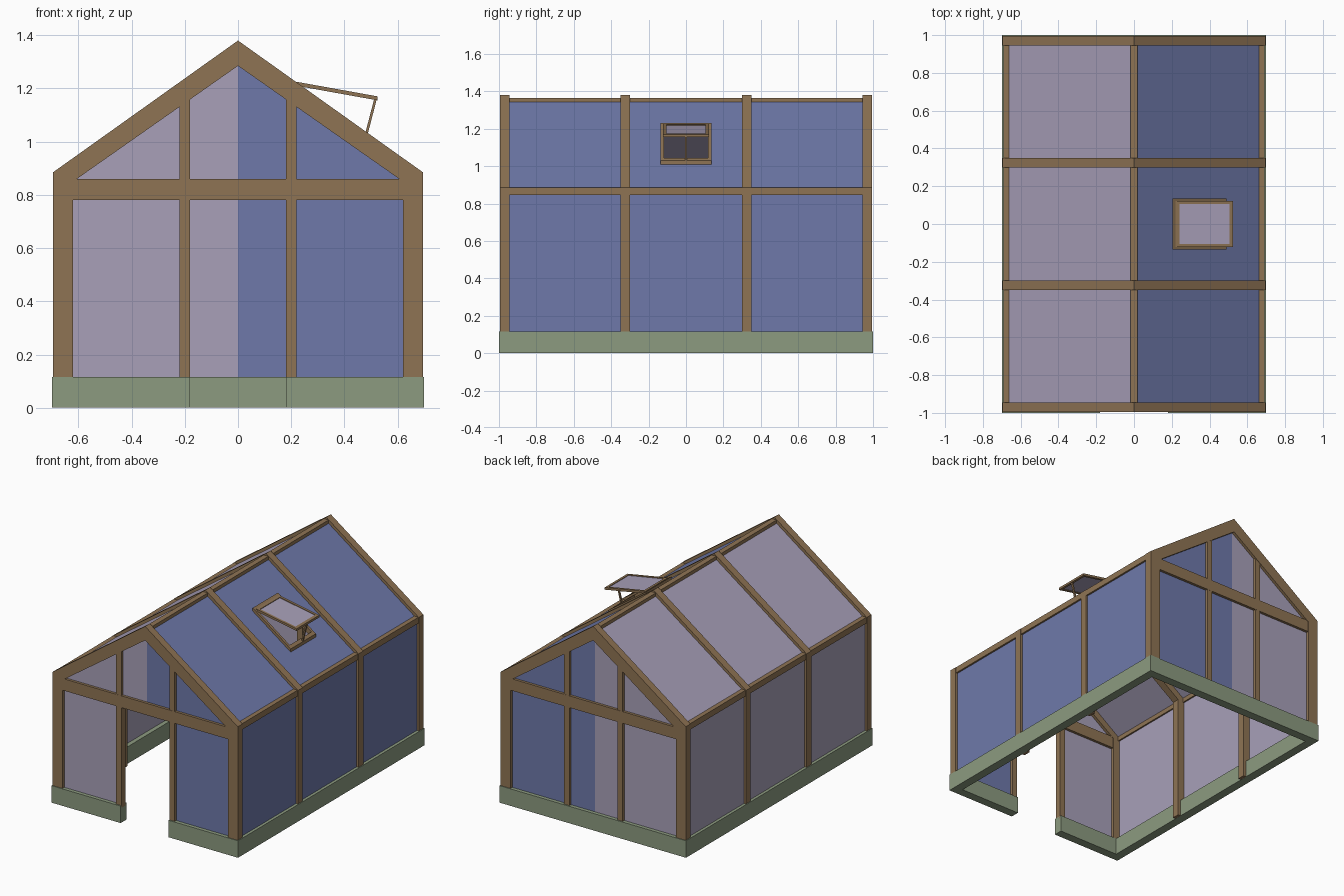
import bpy, bmesh

if "Cube" in bpy.data.objects:
    bpy.data.objects.remove(bpy.data.objects["Cube"])


def material(name, rgb):
    lin = [((c / 255 + 0.055) / 1.055) ** 2.4 for c in rgb]
    m = bpy.data.materials.new(name)
    m.diffuse_color = (*lin, 1)
    m.use_nodes = True
    m.node_tree.nodes["Principled BSDF"].inputs["Base Color"].default_value = m.diffuse_color
    return m


WOOD = material("wood brown", (143, 116, 84))
GREEN = material("base green", (140, 155, 128))
BLUE = material("blue glass", (110, 121, 170))
LILAC = material("lilac glass", (168, 160, 185))


def prism(name, pts, y0, y1, mat):
    """Extrude an x-z outline from y0 to y1."""
    bm = bmesh.new()
    face = bm.faces.new([bm.verts.new((x, y0, z)) for x, z in pts])
    top = bmesh.ops.extrude_face_region(bm, geom=[face])["geom"]
    for v in top:
        if isinstance(v, bmesh.types.BMVert):
            v.co.y = y1
    bmesh.ops.recalc_face_normals(bm, faces=bm.faces)
    me = bpy.data.meshes.new(name)
    bm.to_mesh(me)
    bm.free()
    me.materials.append(mat)
    ob = bpy.data.objects.new(name, me)
    bpy.context.collection.objects.link(ob)
    return ob


def box(name, x0, x1, y0, y1, z0, z1, mat):
    return prism(name, [(x0, z0), (x1, z0), (x1, z1), (x0, z1)], y0, y1, mat)


SIDES = ((-1, "left", LILAC), (1, "right", BLUE))


def slope(x, top=1.355):
    return top - 0.709 * abs(x)


# Green base with a doorway gap at the front
for s, side, glass in SIDES:
    box(side + "_base", s * 0.70, s * 0.64, -1, 1, 0, 0.115, GREEN)
    box(side + "_front_base", s * 0.18, s * 0.64, -1, -0.94, 0, 0.115, GREEN)
box("back_base", -0.64, 0.64, 0.94, 1, 0, 0.115, GREEN)

# Four portal frames: posts and rafters in one outline
for i, (y0, y1, z) in enumerate([(-0.995, -0.945, 0.02), (-0.35, -0.30, 0.001),
                                 (0.30, 0.35, 0.001), (0.945, 0.995, 0.02)]):
    half = [(0.695, 0.885), (0.695, z), (0.62, z), (0.62, 0.85)]
    left = [(-x, zz) for x, zz in reversed(half)]
    prism("portal_frame_%d" % (i + 1), [(0, 1.38)] + half + [(0, 1.285)] + left, y0, y1, WOOD)

# Tie beams and inner posts of both gables
for end, y0, y1 in (("front", -0.993, -0.947), ("back", 0.947, 0.993)):
    box(end + "_tie_beam", -0.64, 0.64, y0, y1, 0.78, 0.86, WOOD)
    for s, side, glass in SIDES:
        prism(end + "_" + side + "_inner_post",
              [(s * 0.18, 0.1), (s * 0.22, 0.1), (s * 0.22, 1.15), (s * 0.18, 1.18)],
              y0 + 0.001, y1 - 0.001, WOOD)

# Ridge and eaves beams
box("ridge_beam", -0.018, 0.018, -0.96, 0.96, 1.325, 1.365, WOOD)
for s, side, glass in SIDES:
    box(side + "_eaves_beam", s * 0.66, s * 0.692, -0.96, 0.96, 0.845, 0.886, WOOD)

# Wall and gable glass
for s, side, glass in SIDES:
    box(side + "_wall_glass", s * 0.67, s * 0.68, -0.97, 0.97, 0.1, 0.86, glass)
    gable = [(s * 0.66, 0.86), (0, 1.33)]
    prism("back_" + side + "_glass", [(0, 0.1), (s * 0.66, 0.1)] + gable, 0.965, 0.975, glass)
    prism("front_" + side + "_gable_glass", [(0, 0.82), (s * 0.66, 0.82)] + gable,
          -0.975, -0.965, glass)
    box("front_" + side + "_wall_glass", s * 0.2, s * 0.66, -0.975, -0.965, 0.1, 0.82, glass)


# Roof glass, with an opening on the right for the vent
def roof(name, x0, x1, y0, y1, mat, top=1.355, thick=0.012):
    pts = [(x0, slope(x0, top)), (x1, slope(x1, top)),
           (x1, slope(x1, top) - thick), (x0, slope(x0, top) - thick)]
    prism(name, pts, y0, y1, mat)


roof("left_roof_glass", 0, -0.67, -0.97, 0.97, LILAC)
roof("right_roof_glass_front", 0, 0.67, -0.97, -0.125, BLUE)
roof("right_roof_glass_back", 0, 0.67, 0.125, 0.97, BLUE)
roof("right_roof_glass_upper", 0, 0.215, -0.125, 0.125, BLUE)
roof("right_roof_glass_lower", 0.475, 0.67, -0.125, 0.125, BLUE)

# Vent curb around the opening
for name, x0, x1, y0, y1 in (("upper", 0.205, 0.225, -0.135, 0.135),
                             ("lower", 0.47, 0.49, -0.135, 0.135),
                             ("front", 0.225, 0.47, -0.135, -0.117),
                             ("back", 0.225, 0.47, 0.117, 0.135)):
    roof("vent_curb_" + name, x0, x1, y0, y1, WOOD, 1.377, 0.04)


# Raised vent sash, its glass and its prop
def sash(name, x0, x1, y0, y1, mat, drop, thick):
    z = [1.225 - 0.18 * (x - 0.22) - drop for x in (x0, x1)]
    prism(name, [(x0, z[0]), (x1, z[1]), (x1, z[1] - thick), (x0, z[0] - thick)], y0, y1, mat)


sash("vent_sash_upper", 0.22, 0.24, -0.122, 0.122, WOOD, 0, 0.015)
sash("vent_sash_lower", 0.505, 0.525, -0.122, 0.122, WOOD, 0, 0.015)
sash("vent_sash_front", 0.24, 0.505, -0.122, -0.105, WOOD, 0, 0.015)
sash("vent_sash_back", 0.24, 0.505, 0.105, 0.122, WOOD, 0, 0.015)
sash("vent_glass", 0.235, 0.51, -0.11, 0.11, LILAC, 0.004, 0.007)
prism("vent_prop", [(0.513, 1.165), (0.523, 1.165), (0.488, 1.03), (0.478, 1.03)],
      -0.006, 0.006, WOOD)
